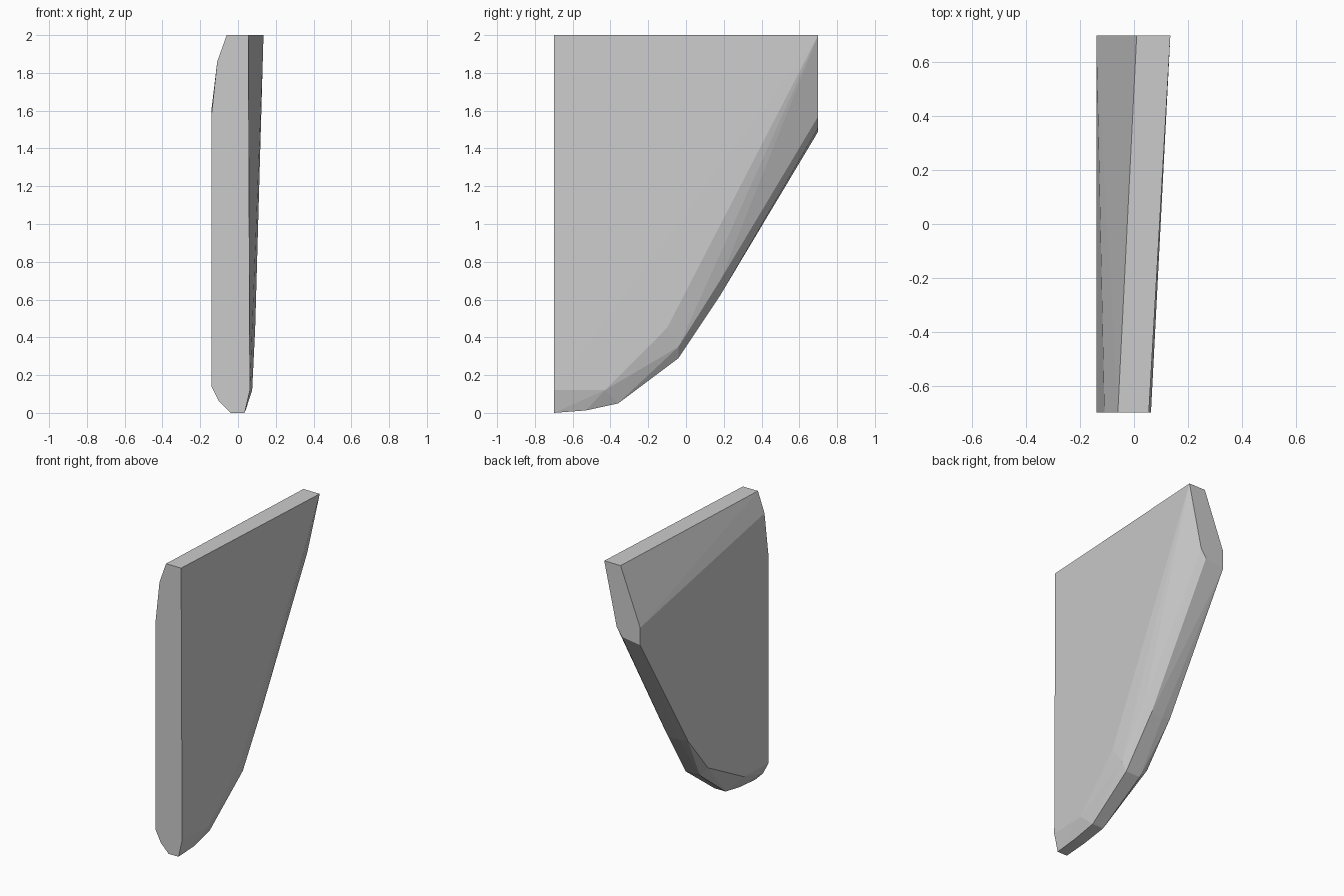
import bpy, bmesh, math

if "Cube" in bpy.data.objects:
    bpy.data.objects.remove(bpy.data.objects["Cube"])

# Cross-section outlines along y; the faceted body is their convex skin
sections = [
    # front face (x, z) at y = -0.7
    (-0.70, [(-0.06, 2), (-0.11, 1.86), (-0.14, 1.58), (-0.14, 0.14),
             (-0.10, 0.06), (-0.04, 0), (0.035, 0), (0.063, 0.12), (0.055, 2)]),
    # keel curve
    (-0.53, [(-0.04, 0.013), (0.04, 0.013)]),
    (-0.43, [(0.075, 0.12), (-0.14, 0.15)]),
    (-0.36, [(-0.05, 0.05), (0.035, 0.05)]),
    (-0.10, [(0.091, 0.45)]),
    (-0.04, [(-0.14, 0.36), (-0.08, 0.29), (0.03, 0.29), (0.065, 0.35)]),
    (0.18, [(-0.14, 0.63), (-0.08, 0.62), (0.01, 0.62), (0.06, 0.70)]),
    # back face
    (0.70, [(0.01, 2), (0.135, 2), (0.04, 1.57), (0.0, 1.51),
            (-0.14, 1.49), (-0.14, 1.61)]),
]

bm = bmesh.new()
for y, outline in sections:
    for x, z in outline:
        bm.verts.new((x, y, z))
res = bmesh.ops.convex_hull(bm, input=bm.verts[:])
loose = [v for v in bm.verts if not v.link_faces]
bmesh.ops.delete(bm, geom=loose, context='VERTS')

# Merge coplanar triangles into clean flat facets
bmesh.ops.dissolve_limit(bm, angle_limit=math.radians(0.5),
                         verts=bm.verts[:], edges=bm.edges[:])
bmesh.ops.recalc_face_normals(bm, faces=bm.faces[:])

mesh = bpy.data.meshes.new("fin_panel")
bm.to_mesh(mesh)
bm.free()
fin = bpy.data.objects.new("fin_panel", mesh)
bpy.context.collection.objects.link(fin)
